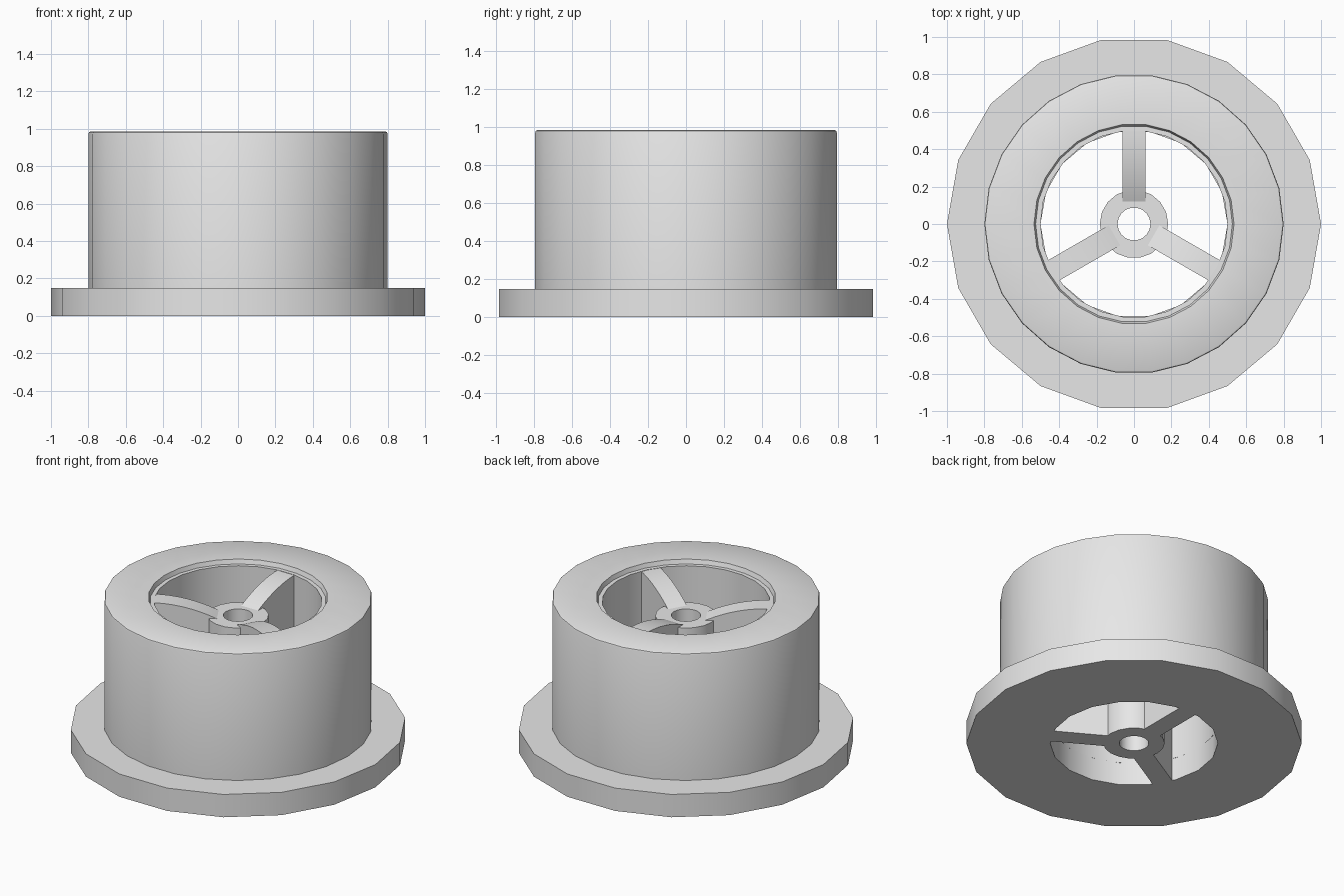
import bpy, bmesh, math
from mathutils import Matrix, Vector

default = bpy.data.objects.get("Cube")
if default:
    bpy.data.objects.remove(default, do_unlink=True)

grey = bpy.data.materials.new("plain grey")
grey.use_nodes = True
grey.diffuse_color = (0.8, 0.8, 0.8, 1)
grey.node_tree.nodes["Principled BSDF"].inputs["Base Color"].default_value = grey.diffuse_color


def finish(name, bm):
    bmesh.ops.recalc_face_normals(bm, faces=bm.faces)
    mesh = bpy.data.meshes.new(name)
    bm.to_mesh(mesh)
    bm.free()
    mesh.materials.append(grey)
    obj = bpy.data.objects.new(name, mesh)
    bpy.context.collection.objects.link(obj)
    bpy.ops.object.select_all(action="DESELECT")
    obj.select_set(True)
    bpy.context.view_layer.objects.active = obj
    bpy.ops.object.shade_smooth_by_angle(angle=math.radians(32))
    return obj


def ring(name, profile, sides):
    """Revolve a closed (radius, height) profile around z."""
    bm = bmesh.new()
    loops = []
    for i in range(sides):
        a = math.tau * i / sides
        loops.append([bm.verts.new((r * math.cos(a), r * math.sin(a), z)) for r, z in profile])
    n = len(profile)
    for i in range(sides):
        p, q = loops[i], loops[(i + 1) % sides]
        for j in range(n):
            k = (j + 1) % n
            bm.faces.new((p[j], q[j], q[k], p[k]))
    return finish(name, bm)


def spoke(name, angle, half_width=0.062, inner=0.1, outer=0.505, steps=10):
    """Upright web whose top edge curves down from the rim to the hub."""
    outline = [(inner, 0), (outer, 0)]
    for i in range(steps + 1):
        t = i / steps
        outline.append((outer + (inner - outer) * t, 0.955 - 0.1 * t * t))
    bm = bmesh.new()
    face = bm.faces.new([bm.verts.new((r, -half_width, z)) for r, z in outline])
    side = bmesh.ops.extrude_face_region(bm, geom=[face])
    verts = [v for v in side["geom"] if isinstance(v, bmesh.types.BMVert)]
    bmesh.ops.translate(bm, verts=verts, vec=Vector((0, 2 * half_width, 0)))
    bmesh.ops.rotate(bm, verts=bm.verts, matrix=Matrix.Rotation(angle, 3, "Z"))
    return finish(name, bm)


# Wide base flange
ring("flange", [(0.5, 0), (1, 0), (1, 0.15), (0.5, 0.15)], 18)

# Barrel with a softened top edge and a shallow recess around the opening
ring("barrel", [(0.5, 0.15), (0.8, 0.15), (0.8, 0.973), (0.797, 0.981), (0.789, 0.985),
                (0.535, 0.985), (0.526, 0.957), (0.5, 0.957)], 26)

# Central hub with its bore
ring("hub", [(0.088, 0), (0.183, 0), (0.183, 0.865), (0.088, 0.865)], 18)

# Three spokes
for i, label in enumerate(("back", "right", "left")):
    spoke(label + "_spoke", math.radians(90 + 120 * i))
